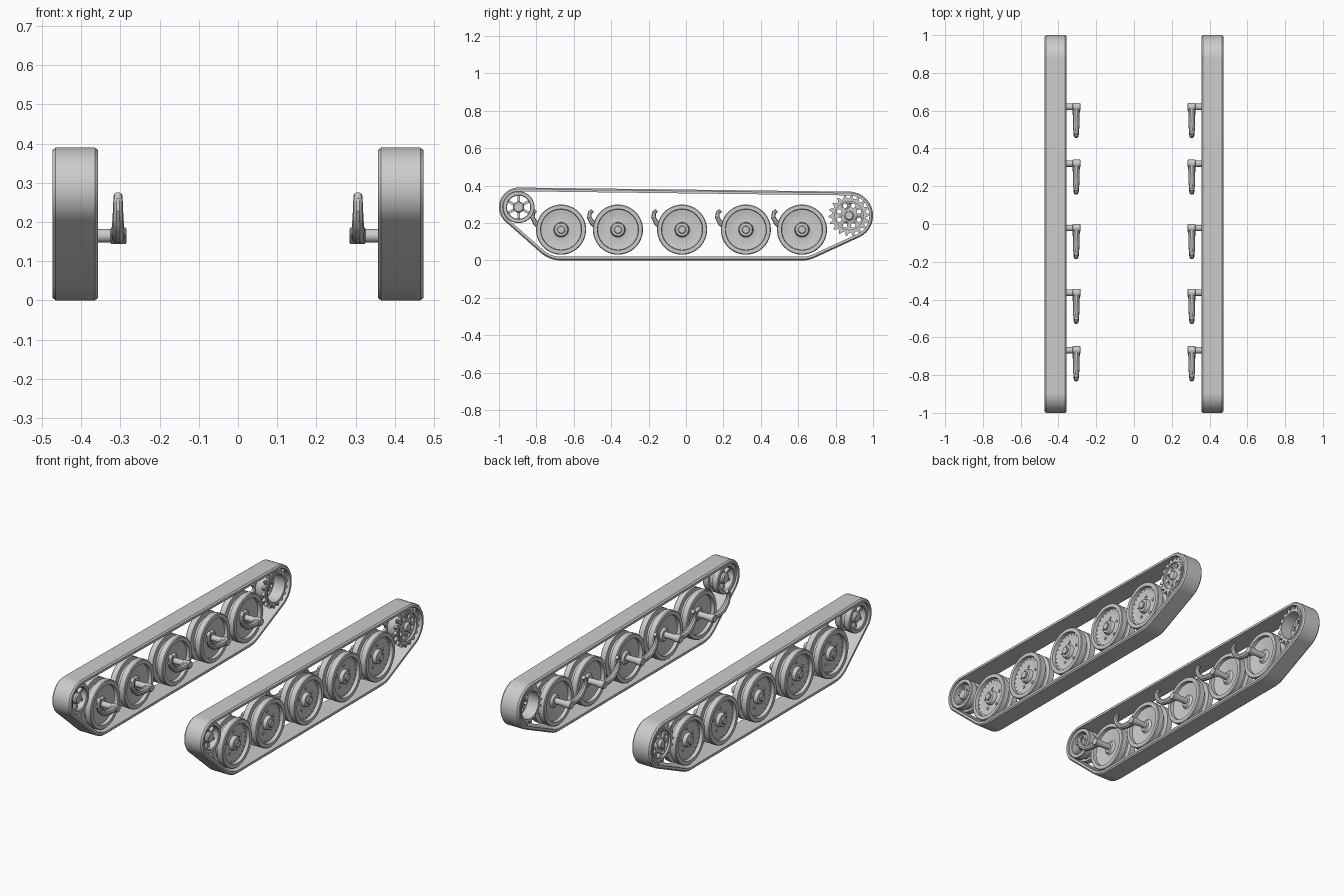
import bpy, bmesh
from math import sin, cos, pi, radians

if "Cube" in bpy.data.objects:
    bpy.data.objects.remove(bpy.data.objects["Cube"])

grey = bpy.data.materials.new("plain_grey")
grey.use_nodes = True
grey.diffuse_color = (0.6, 0.6, 0.6, 1)
grey.node_tree.nodes["Principled BSDF"].inputs["Base Color"].default_value = (0.6, 0.6, 0.6, 1)

TRACK_X = 0.415
WHEEL_Y = [-0.668, -0.364, -0.021, 0.32, 0.62]
WHEEL_Z = 0.165
IDLER = (-0.895, 0.285)
SPROCKET = (0.872, 0.24)


def finish(name, bm):
    """Clean the mesh, shade it and make the object."""
    bmesh.ops.remove_doubles(bm, verts=bm.verts, dist=1e-5)
    bmesh.ops.recalc_face_normals(bm, faces=bm.faces)
    mesh = bpy.data.meshes.new(name)
    bm.to_mesh(mesh)
    bm.free()
    mesh.materials.append(grey)
    mesh.shade_smooth()
    mesh.set_sharp_from_angle(angle=radians(32))
    ob = bpy.data.objects.new(name, mesh)
    bpy.context.collection.objects.link(ob)
    return ob


def loft(bm, loops, close=True):
    """Skin a list of equal point loops; close joins the last to the first."""
    rings = [[bm.verts.new(p) for p in loop] for loop in loops]
    n = len(rings[0])
    for i in range(len(rings) if close else len(rings) - 1):
        a, b = rings[i], rings[(i + 1) % len(rings)]
        for j in range(n):
            k = (j + 1) % n
            bm.faces.new((a[j], a[k], b[k], b[j]))
    return rings


def lathe(bm, side, centre, profile, n=48, closed=False):
    """Revolve (radius, outward offset) points about a sideways axle."""
    loops = [[(side * (TRACK_X + u), centre[0] + r * cos(2 * pi * i / n),
               centre[1] + r * sin(2 * pi * i / n)) for i in range(n)]
             for r, u in profile if r > 0]
    rings = loft(bm, loops, closed)
    if not closed:
        bm.faces.new(rings[0])
        bm.faces.new(rings[-1])


def stud(bm, side, centre, radius, angle, size, u0, u1, n=8):
    """Short cylinder placed around a wheel centre."""
    c = (centre[0] + radius * cos(angle), centre[1] + radius * sin(angle))
    lathe(bm, side, c, [(size, u0), (size, u1)], n)


def hull(points):
    """Convex outline of (y, z, ...) tuples."""
    def half(pts):
        out = []
        for p in pts:
            while len(out) > 1 and ((out[-1][0] - out[-2][0]) * (p[1] - out[-2][1])
                                    - (out[-1][1] - out[-2][1]) * (p[0] - out[-2][0])) <= 1e-9:
                out.pop()
            out.append(p)
        return out[:-1]
    pts = sorted(points)
    return half(pts) + half(pts[::-1])


def track_band(side):
    circles = [(*IDLER, 0.105), (*SPROCKET, 0.128),
               (WHEEL_Y[0], WHEEL_Z, 0.165), (WHEEL_Y[-1], WHEEL_Z, 0.165)]
    pts = []
    for y, z, r in circles:
        for i in range(72):
            dy, dz = cos(i * pi / 36), sin(i * pi / 36)
            pts.append((y + r * dy, z + r * dz, dy, dz))
    section = [(0, 0.05), (0.007, 0.058), (0.02, 0.058),
               (0.02, -0.058), (0.007, -0.058), (0, -0.05)]
    bm = bmesh.new()
    loft(bm, [[(side * (TRACK_X + u), y - t * dy, z - t * dz) for t, u in section]
              for y, z, dy, dz in hull(pts)])
    finish("track_band", bm)


def road_wheel(side, y):
    c = (y, WHEEL_Z)
    outer = [(0.018, 0.056), (0.021, 0.053), (0.021, 0.046), (0.034, 0.044), (0.038, 0.038),
             (0.04, 0.024), (0.052, 0.02), (0.095, 0.028), (0.108, 0.03), (0.11, 0.049),
             (0.13, 0.049), (0.134, 0.045), (0.134, 0.014), (0.108, 0.012)]
    inner = [(0.108, -0.012), (0.134, -0.014), (0.134, -0.045), (0.13, -0.049),
             (0.11, -0.049), (0.108, -0.03), (0.095, -0.028), (0.04, -0.02), (0.03, -0.032)]
    bm = bmesh.new()
    lathe(bm, side, c, outer + inner)
    for i in range(24):
        stud(bm, side, c, 0.1, i * pi / 12, 0.003, 0.02, 0.032, 6)
    for i in range(5):
        stud(bm, side, c, 0.062, i * 2 * pi / 5 + 0.3, 0.008, 0.015, 0.027)
    finish("road_wheel", bm)


def suspension_arm(side, y):
    # Stub axle with a pivot collar at its inner end
    bm = bmesh.new()
    lathe(bm, side, (y, WHEEL_Z), [(0.017, -0.02), (0.017, -0.09), (0.021, -0.092),
                                   (0.021, -0.128), (0.018, -0.131)], 24)
    finish("stub_axle", bm)
    # Tapered arm curling forward and upward
    path = [(0.0, 0.165, 0.02), (-0.05, 0.163, 0.018), (-0.1, 0.172, 0.017),
            (-0.135, 0.198, 0.015), (-0.153, 0.23, 0.013), (-0.15, 0.255, 0.012),
            (-0.135, 0.268, 0.011)]
    curve = bpy.data.curves.new("arm_path", "CURVE")
    curve.dimensions = "3D"
    curve.bevel_depth = 1
    curve.bevel_resolution = 3
    curve.use_fill_caps = True
    spline = curve.splines.new("POLY")
    spline.points.add(len(path) - 1)
    for p, (dy, z, r) in zip(spline.points, path):
        p.co = (side * 0.306, y + dy, z, 1)
        p.radius = r
    temp = bpy.data.objects.new("arm_path", curve)
    bpy.context.collection.objects.link(temp)
    mesh = bpy.data.meshes.new_from_object(temp.evaluated_get(bpy.context.evaluated_depsgraph_get()))
    bpy.data.objects.remove(temp)
    bm = bmesh.new()
    bm.from_mesh(mesh)
    finish("suspension_arm", bm)


def spoke(bm, side, c, angle, r0, r1, half, u0, u1):
    """Flat radial bar."""
    dy, dz = cos(angle), sin(angle)
    rings = loft(bm, [[(side * (TRACK_X + u), c[0] + r * dy - h * dz, c[1] + r * dz + h * dy)
                       for u, h in ((u0, -half), (u1, -half), (u1, half), (u0, half))]
                      for r in (r0, r1)], False)
    for ring in rings:
        bm.faces.new(ring)


def idler_wheel(side):
    bm = bmesh.new()
    for s in (1, -1):
        lathe(bm, side, IDLER, [(0.062, s * 0.012), (0.062, s * 0.044), (0.066, s * 0.048),
                                (0.082, s * 0.048), (0.085, s * 0.044), (0.085, s * 0.012)],
              closed=True)
    lathe(bm, side, IDLER, [(0.064, -0.02), (0.064, 0.02), (0.072, 0.02), (0.072, -0.02)], closed=True)
    lathe(bm, side, IDLER, [(0.024, 0.042), (0.03, 0.036), (0.03, -0.036), (0.024, -0.042)], 24)
    for i in range(6):
        spoke(bm, side, IDLER, i * pi / 3 + pi / 6, 0.02, 0.068, 0.007, -0.026, 0.026)
    finish("idler_wheel", bm)


def drive_sprocket(side):
    # Two toothed rings on a drum that is open on the inner side
    bm = bmesh.new()
    n = 18
    for u0, u1 in ((0.026, 0.042), (-0.042, -0.026)):
        loops = []
        for i in range(n * 4):
            a = 2 * pi * (i + (0.25 if i % 4 == 0 else -0.25 if i % 4 == 1 else 0)) / (n * 4)
            r = 0.111 if i % 4 < 2 else 0.092
            loops.append([(side * (TRACK_X + u), SPROCKET[0] + q * cos(a), SPROCKET[1] + q * sin(a))
                          for q, u in ((r, u0), (r, u1), (0.078, u1), (0.078, u0))])
        loft(bm, loops)
    lathe(bm, side, SPROCKET, [(0.086, -0.046), (0.086, 0.046), (0.076, 0.046), (0.076, -0.046)],
          closed=True)
    finish("drive_sprocket", bm)
    # Face plate pierced by round holes
    bm = bmesh.new()
    lathe(bm, side, SPROCKET, [(0.08, 0.022), (0.08, 0.034)])
    plate = finish("sprocket_plate", bm)
    bm = bmesh.new()
    for i in range(8):
        stud(bm, side, SPROCKET, 0.057, i * pi / 4 + pi / 8, 0.012, 0, 0.06, 14)
    cutter = finish("hole_cutter", bm)
    mod = plate.modifiers.new("holes", "BOOLEAN")
    mod.operation, mod.object, mod.solver = "DIFFERENCE", cutter, "EXACT"
    bpy.context.view_layer.update()
    cut = bpy.data.meshes.new_from_object(plate.evaluated_get(bpy.context.evaluated_depsgraph_get()))
    plate.modifiers.clear()
    plate.data = cut
    bpy.data.objects.remove(cutter)
    # Hub cap
    bm = bmesh.new()
    lathe(bm, side, SPROCKET, [(0.02, 0.05), (0.024, 0.046), (0.026, 0.036), (0.036, 0.034), (0.036, 0.015)], 32)
    finish("sprocket_hub", bm)


for side in (1, -1):
    track_band(side)
    idler_wheel(side)
    drive_sprocket(side)
    for y in WHEEL_Y:
        road_wheel(side, y)
        suspension_arm(side, y)
